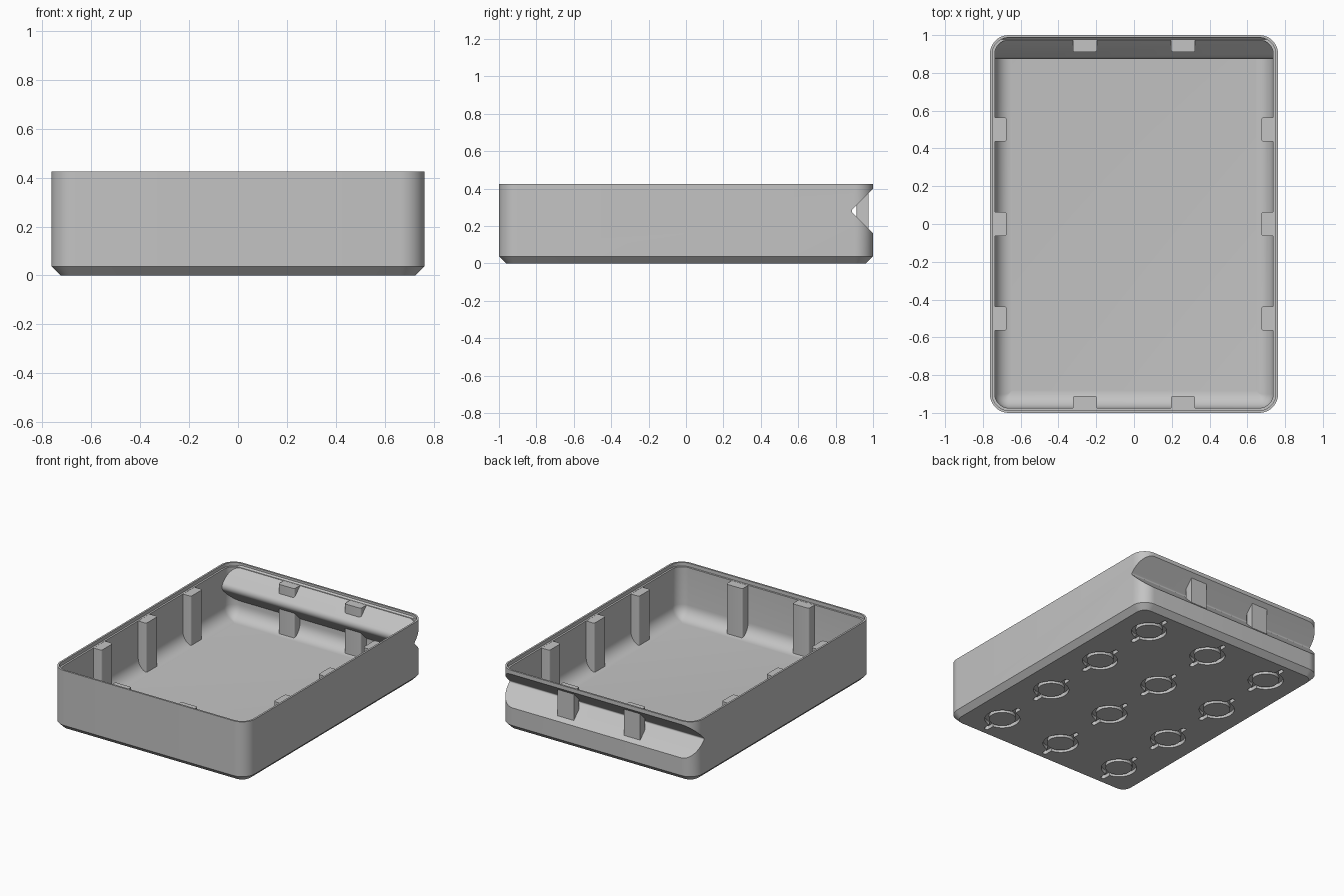
import bpy, bmesh, math

HX, HY, HEIGHT = 0.763, 1.0, 0.425   # outer half sizes and height
CORNER, CHAMFER = 0.1, 0.037
WALL, FLOOR, FILLET = 0.026, 0.045, 0.09
LEDGE = 0.4                          # height of the step inside the rim
GROOVE_Z = 0.28

if "Cube" in bpy.data.objects:
    bpy.data.objects.remove(bpy.data.objects["Cube"], do_unlink=True)

grey = bpy.data.materials.new("plain grey")
grey.use_nodes = True
colour = (0.55, 0.55, 0.55, 1)
grey.diffuse_color = colour
grey.node_tree.nodes["Principled BSDF"].inputs["Base Color"].default_value = colour


def ring(hx, hy, r, z, cx=0, cy=0, steps=10):
    """Outline of a rounded rectangle at height z."""
    points = []
    for k, (sx, sy) in enumerate([(1, 1), (-1, 1), (-1, -1), (1, -1)]):
        for i in range(steps + 1):
            a = math.pi / 2 * (k + i / steps)
            points.append((cx + sx * (hx - r) + r * math.cos(a),
                           cy + sy * (hy - r) + r * math.sin(a), z))
    return points


def inset_ring(inset, z):
    return ring(HX - inset, HY - inset, max(CORNER - inset, 0.004), z)


def loft(bm, rings, cyclic=False):
    loops = [[bm.verts.new(p) for p in points] for points in rings]
    pairs = list(zip(loops, loops[1:]))
    if cyclic:
        pairs.append((loops[-1], loops[0]))
    else:
        bm.faces.new(loops[0])
        bm.faces.new(loops[-1])
    for a, b in pairs:
        for i in range(len(a)):
            j = (i + 1) % len(a)
            bm.faces.new((a[i], a[j], b[j], b[i]))


def finish(bm, name):
    bmesh.ops.remove_doubles(bm, verts=bm.verts, dist=1e-6)
    bmesh.ops.recalc_face_normals(bm, faces=bm.faces)
    mesh = bpy.data.meshes.new(name)
    bm.to_mesh(mesh)
    bm.free()
    mesh.materials.append(grey)
    obj = bpy.data.objects.new(name, mesh)
    bpy.context.collection.objects.link(obj)
    return obj


def solid(name, rings):
    bm = bmesh.new()
    loft(bm, rings)
    return finish(bm, name)


def select(obj):
    bpy.ops.object.select_all(action='DESELECT')
    obj.select_set(True)
    bpy.context.view_layer.objects.active = obj


def cut(target, cutter):
    """Subtract the cutter and remove it."""
    mod = target.modifiers.new("cut", 'BOOLEAN')
    mod.operation, mod.solver, mod.object = 'DIFFERENCE', 'EXACT', cutter
    select(target)
    bpy.ops.object.modifier_apply(modifier=mod.name)
    bpy.data.objects.remove(cutter, do_unlink=True)


def wedge(name, tip, radius, steps=8):
    """Sideways V prism along x, opening to the back, with a rounded tip."""
    centre = tip + radius * math.sqrt(2)
    far = 1.1
    profile = [(far, GROOVE_Z + far - tip)]
    for i in range(steps + 1):
        a = math.radians(135 + 90 * i / steps)
        profile.append((centre + radius * math.cos(a), GROOVE_Z + radius * math.sin(a)))
    profile.append((far, GROOVE_Z - far + tip))
    return solid(name, [[(x, y, z) for y, z in profile] for x in (-1, 1)])


# Tray shell with a chamfered base
tray = solid("tray", [inset_ring(CHAMFER, 0), inset_ring(0, CHAMFER), inset_ring(0, HEIGHT)])

# Hollow with filleted floor edges, leaving a ridge behind the grip groove
rings = []
for i in range(9):
    a = math.pi / 2 * i / 8
    rings.append(inset_ring(WALL + FILLET * (1 - math.sin(a)),
                            FLOOR + FILLET * (1 - math.cos(a))))
rings += [inset_ring(WALL, LEDGE), inset_ring(WALL / 2, LEDGE), inset_ring(WALL / 2, HEIGHT + 0.05)]
hollow = solid("hollow", rings)
cut(hollow, wedge("ridge", 0.857, 0.04))
cut(tray, hollow)

# Grip groove across the back
cut(tray, wedge("groove", 0.882, 0.01))

# Round locking channels with two slots each, under the base
channels, slots = bmesh.new(), bmesh.new()
DEPTH, INNER, OUTER = 0.025, 0.088, 0.116
for x in (-0.5, 0, 0.5):
    for y in (-0.75, -0.25, 0.25, 0.75):
        loft(channels, [ring(r, r, r, z, x, y, 8) for r, z in
                        ((INNER, -0.02), (OUTER, -0.02), (OUTER, DEPTH), (INNER, DEPTH))], True)
        for side in (-1, 1):
            loft(slots, [ring(0.016, 0.037, 0.015, z, x, y + side * 0.138, 4)
                         for z in (-0.02, DEPTH)])
cut(tray, finish(channels, "channels"))
cut(tray, finish(slots, "slots"))


# Upright support posts along the walls
def post(name, x, y, angle):
    half, depth, r = 0.064, 0.064, 0.012
    outline = [(-half, 0), (half, 0)]
    for side in (1, -1):
        for i in range(5):
            a = math.pi / 2 * (i if side > 0 else 4 - i) / 4
            outline.append((side * (half - r + r * math.cos(a)), depth - r + r * math.sin(a)))
    obj = solid(name, [[(px, py, z) for px, py in outline] for z in (FLOOR + 0.003, LEDGE - 0.001)])
    obj.location = (x, y, 0)
    obj.rotation_euler.z = angle
    return obj


parts = [tray]
edge = WALL - 0.001
for side, word in ((1, "left"), (-1, "right")):
    for y, place in ((-0.5, "front"), (0, "middle"), (0.5, "back")):
        parts.append(post(f"{word}_{place}_post", side * (HX - edge), y, side * math.pi / 2))
    parts.append(post(f"front_{word}_post", side * 0.26, -HY + edge, 0))
    parts.append(post(f"back_{word}_post", side * 0.26, HY - edge, math.pi))

for obj in parts:
    select(obj)
    bpy.ops.object.shade_smooth_by_angle(angle=math.radians(30))
